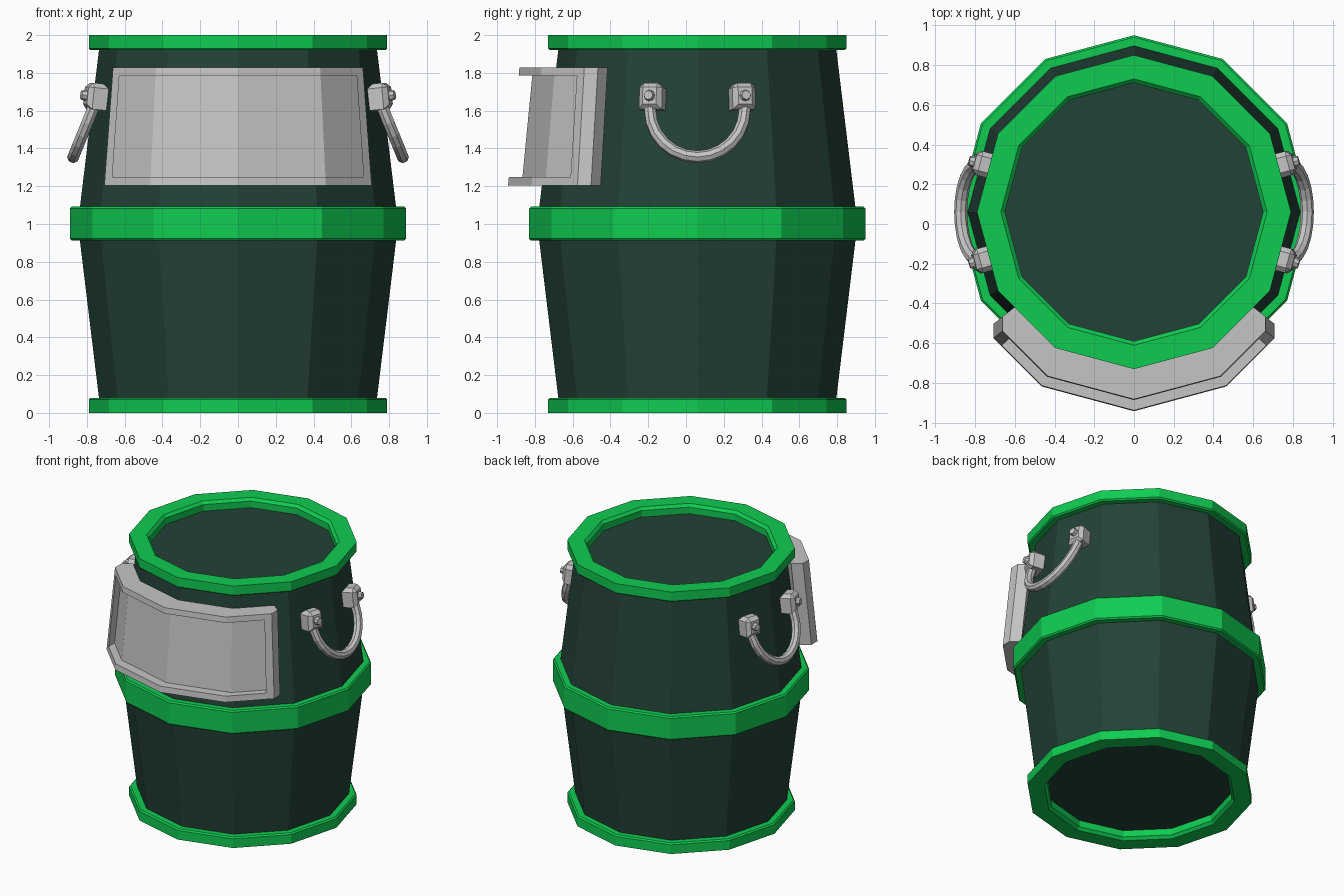
import bpy, bmesh, math
from mathutils import Vector, Matrix

cube = bpy.data.objects.get("Cube")
if cube:
    bpy.data.objects.remove(cube, do_unlink=True)

CY = 0.06      # barrel axis offset in y
SIDES = 12


def material(name, rgb):
    m = bpy.data.materials.new(name)
    m.use_nodes = True
    col = (*rgb, 1.0)
    m.diffuse_color = col
    bsdf = m.node_tree.nodes["Principled BSDF"]
    bsdf.inputs["Base Color"].default_value = col
    bsdf.inputs["Roughness"].default_value = 0.7
    return m


DARK = material("dark green", (0.017, 0.054, 0.038))
BRIGHT = material("bright green", (0.005, 0.60, 0.083))
GREY = material("light grey", (0.56, 0.56, 0.56))


def finish(bm, name, mat):
    bmesh.ops.recalc_face_normals(bm, faces=bm.faces)
    me = bpy.data.meshes.new(name)
    bm.to_mesh(me)
    bm.free()
    me.materials.append(mat)
    ob = bpy.data.objects.new(name, me)
    bpy.context.scene.collection.objects.link(ob)
    return ob


def lathe(name, profile, mat, closed):
    """Turn (radius, z) points round the barrel axis; open profiles get end caps."""
    bm = bmesh.new()
    rings = []
    for r, z in profile:
        ring = []
        for i in range(SIDES):
            a = math.tau * i / SIDES
            ring.append(bm.verts.new((r * math.cos(a), CY + r * math.sin(a), z)))
        rings.append(ring)
    pairs = list(zip(rings, rings[1:]))
    if closed:
        pairs.append((rings[-1], rings[0]))
    else:
        bm.faces.new(rings[0])
        bm.faces.new(rings[-1])
    for lo, hi in pairs:
        for i in range(SIDES):
            j = (i + 1) % SIDES
            bm.faces.new((lo[i], lo[j], hi[j], hi[i]))
    return finish(bm, name, mat)


# Barrel body and hoops
lathe("barrel_body", [(0.735, 0.07), (0.838, 0.92), (0.838, 1.08), (0.735, 1.93)], DARK, False)
lathe("middle_hoop", [(0.80, 0.912), (0.88, 0.912), (0.89, 0.922), (0.89, 1.082),
                      (0.88, 1.092), (0.80, 1.092)], BRIGHT, True)
hoop = [(0.65, 0.92), (0.78, 0.92), (0.79, 0.93), (0.79, 1.0), (0.67, 1.0), (0.65, 0.98)]
lathe("top_hoop", [(r, z + 1) for r, z in hoop], BRIGHT, True)
lathe("bottom_hoop", [(r, 1 - z) for r, z in hoop], BRIGHT, True)


# Curved front plate with a raised rim
def plate_point(deg, z, inset=0.0):
    """Point on the slanted twelve-sided shell, angle measured from the front."""
    r = 0.93 - 0.06 * (z - 1.205) / 0.62 - inset
    off = abs(deg) % 30 - 15
    r *= math.cos(math.radians(15)) / math.cos(math.radians(off))
    a = math.radians(deg)
    return Vector((r * math.sin(a), CY - r * math.cos(a), z))


angles = [-51.5, -48, -30, 0, 30, 48, 51.5]
levels = [1.205, 1.25, 1.785, 1.828]
bm = bmesh.new()
front = [[bm.verts.new(plate_point(a, z)) for a in angles] for z in levels]
back = [[bm.verts.new(plate_point(a, z, 0.085)) for a in angles] for z in levels]
rim = []
rows, cols = len(levels) - 1, len(angles) - 1
for k in range(rows):
    for i in range(cols):
        quad = [(k, i), (k, i + 1), (k + 1, i + 1), (k + 1, i)]
        f = bm.faces.new([front[a][b] for a, b in quad])
        bm.faces.new([back[a][b] for a, b in reversed(quad)])
        if k in (0, rows - 1) or i in (0, cols - 1):
            rim.append(f)
for i in range(cols):
    for k in (0, rows):
        bm.faces.new((front[k][i], front[k][i + 1], back[k][i + 1], back[k][i]))
for k in range(rows):
    for i in (0, cols):
        bm.faces.new((front[k][i], front[k + 1][i], back[k + 1][i], back[k][i]))
bmesh.ops.recalc_face_normals(bm, faces=bm.faces)
out = bmesh.ops.extrude_face_region(bm, geom=rim)
moved = [g for g in out["geom"] if isinstance(g, bmesh.types.BMVert)]
bmesh.ops.translate(bm, verts=moved, vec=(0, -0.072, 0))
bmesh.ops.delete(bm, geom=[f for f in rim if f.is_valid], context="FACES_ONLY")
finish(bm, "front_plate", GREY)


# Handles: a hanging U-shaped bar held by two bolted sockets
def handle_bar(name, side):
    bm = bmesh.new()
    path = [Vector((0.755, CY - 0.245, 1.67))]
    for i in range(13):
        t = math.pi * i / 12
        drop = math.sin(t)
        path.append(Vector((0.772 + 0.1 * drop, CY - 0.25 * math.cos(t), 1.60 - 0.245 * drop)))
    path.append(Vector((0.755, CY + 0.245, 1.67)))
    plane = Vector((0.92, 0, 0.38)).normalized()
    rings = []
    for i, p in enumerate(path):
        tan = (path[min(i + 1, len(path) - 1)] - path[max(i - 1, 0)]).normalized()
        u = tan.cross(plane).normalized()
        v = tan.cross(u)
        ring = []
        for k in range(8):
            a = math.tau * (k + 0.5) / 8
            q = p + 0.033 * (u * math.cos(a) + v * math.sin(a))
            ring.append(bm.verts.new((q.x * side, q.y, q.z)))
        rings.append(ring)
    for a, b in zip(rings, rings[1:]):
        for k in range(8):
            j = (k + 1) % 8
            bm.faces.new((a[k], a[j], b[j], b[k]))
    bm.faces.new(rings[0])
    bm.faces.new(rings[-1])
    finish(bm, name, GREY)


def socket(name, side, end):
    """Chamfered block with a faceted bolt head, turned to lie on its stave."""
    place = (Matrix.Translation((0.755 * side, CY + 0.24 * end, 1.675))
             @ Matrix.Scale(side, 4, (1, 0, 0))
             @ Matrix.Rotation(math.radians(15 * end), 4, "Z")
             @ Matrix.Rotation(math.radians(-6), 4, "Y"))
    bm = bmesh.new()
    bmesh.ops.create_cube(bm, size=1, matrix=Matrix.Diagonal((0.105, 0.125, 0.14, 1)))
    outer = [e for e in bm.edges if all(v.co.x > 0 for v in e.verts)
             or all(v.co.z > 0 for v in e.verts)]
    bmesh.ops.bevel(bm, geom=outer, offset=0.025, segments=1, affect="EDGES")
    bmesh.ops.transform(bm, matrix=place, verts=bm.verts)
    finish(bm, name + "_socket", GREY)

    bm = bmesh.new()
    turn = Matrix.Translation((0.055, 0, 0)) @ Matrix.Rotation(math.pi / 2, 4, "Y")
    bmesh.ops.create_cone(bm, cap_ends=True, segments=8, radius1=0.036, radius2=0.024,
                          depth=0.045, matrix=turn)
    bmesh.ops.transform(bm, matrix=place, verts=bm.verts)
    finish(bm, name + "_bolt", GREY)


for side, label in ((1, "left"), (-1, "right")):
    handle_bar(label + "_handle_bar", side)
    for end, where in ((-1, "front"), (1, "back")):
        socket(f"{label}_{where}", side, end)
